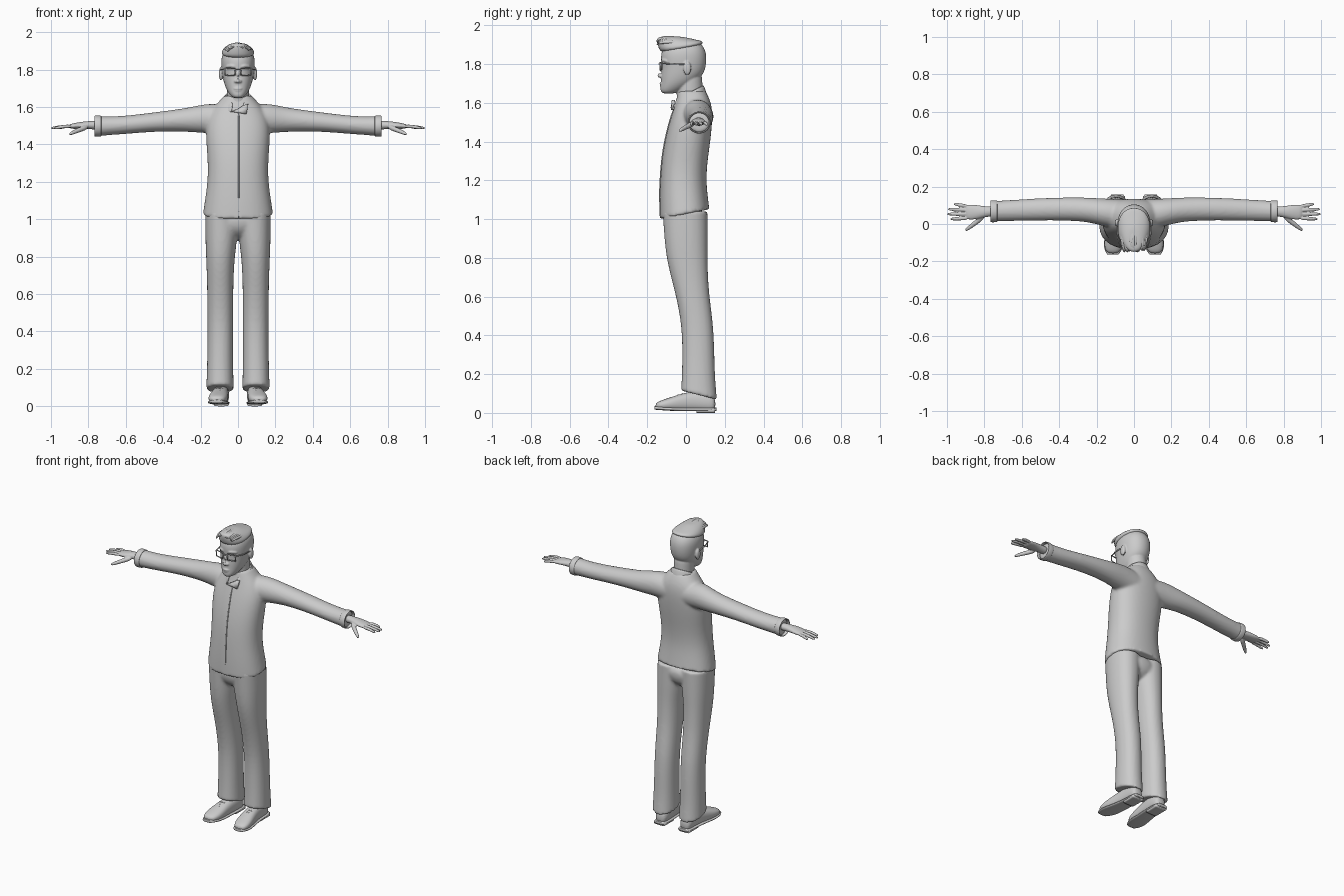
import bpy
import bmesh
import math
import random
from mathutils import Vector, Matrix

cube = bpy.data.objects.get("Cube")
if cube:
    bpy.data.objects.remove(cube, do_unlink=True)

random.seed(4)
SIDES = 16
SHRINK = (2 + math.cos(math.tau / SIDES)) / 3

grey = bpy.data.materials.new("soft_grey")
grey.use_nodes = True
grey.diffuse_color = (0.6, 0.6, 0.6, 1)
grey.node_tree.nodes["Principled BSDF"].inputs["Base Color"].default_value = grey.diffuse_color


def skin(bm, loops, closed_ends=True, crisp=False):
    """Join rings of points into a closed tube."""
    rings = [[bm.verts.new(p) for p in loop] for loop in loops]
    for a, b in zip(rings, rings[1:]):
        for i in range(len(a)):
            j = (i + 1) % len(a)
            bm.faces.new((a[i], a[j], b[j], b[i]))
    if closed_ends:
        crease = bm.edges.layers.float.get("crease_edge") or bm.edges.layers.float.new("crease_edge")
        for ring in (rings[0], rings[-1]):
            cap = bm.faces.new(ring)
            for edge in cap.edges:
                edge[crease] = 1.0 if crisp else 0.0


def loft(bm, axis, rings, power=2.0, **options):
    """Rings hold: position on axis, two centres, two radii, optional tilt."""
    loops = []
    for t, ca, cb, ra, rb, *tilt in rings:
        loop = []
        for k in range(SIDES):
            angle = math.tau * k / SIDES
            c, s = math.cos(angle), math.sin(angle)
            a = ra / SHRINK * math.copysign(abs(c) ** (2 / power), c)
            b = rb / SHRINK * math.copysign(abs(s) ** (2 / power), s)
            along = t + (tilt[0] * b if tilt else 0)
            loop.append({"X": (along, ca + a, cb + b),
                         "Y": (ca + a, along, cb + b),
                         "Z": (ca + a, cb + b, along)}[axis])
        loops.append(loop)
    skin(bm, loops, **options)


def upright(bm, rings, **options):
    """Vertical loft from height, front depth, back depth, half width, tilt."""
    loft(bm, "Z", [(z, 0, (f + b) / 2, w, (b - f) / 2, *tilt)
                   for z, f, b, w, *tilt in rings], **options)


def tube(bm, points, radii, sides=8):
    """Tapered tube through a path."""
    points = [Vector(p) for p in points]
    last = len(points) - 1
    loops = []
    for i, p in enumerate(points):
        heading = points[min(i + 1, last)] - points[max(i - 1, 0)]
        turn = heading.to_track_quat("Z", "Y")
        r = radii[i] if isinstance(radii, (list, tuple)) else radii
        loops.append([p + turn @ Vector((r * math.cos(math.tau * k / sides),
                                         r * math.sin(math.tau * k / sides), 0))
                      for k in range(sides)])
    skin(bm, loops)


def ball(bm, centre, size):
    place = Matrix.Translation(centre) @ Matrix.Diagonal((*size, 1))
    bmesh.ops.create_uvsphere(bm, u_segments=16, v_segments=10, radius=1, matrix=place)


def finish(name, bm, mirror=False, subdivide=2, voxel=0, smooth=0, thick=0, late_mirror=False):
    bmesh.ops.recalc_face_normals(bm, faces=bm.faces)
    mesh = bpy.data.meshes.new(name)
    bm.to_mesh(mesh)
    bm.free()
    mesh.materials.append(grey)
    mesh.polygons.foreach_set("use_smooth", [True] * len(mesh.polygons))
    obj = bpy.data.objects.new(name, mesh)
    bpy.context.collection.objects.link(obj)

    def add_mirror():
        obj.modifiers.new("mirror", "MIRROR").use_mirror_merge = False
    if mirror and not late_mirror:
        add_mirror()
    if thick:
        solid = obj.modifiers.new("thickness", "SOLIDIFY")
        solid.thickness, solid.offset = thick, 0
    if subdivide:
        sub = obj.modifiers.new("subdivision", "SUBSURF")
        sub.levels = sub.render_levels = subdivide
    if voxel:
        blend = obj.modifiers.new("blend", "REMESH")
        blend.mode, blend.voxel_size, blend.use_smooth_shade = "VOXEL", voxel, True
    if smooth:
        relax = obj.modifiers.new("relax", "SMOOTH")
        relax.factor, relax.iterations = 0.5, smooth
    if late_mirror:
        add_mirror()
    return obj


# Jacket body and sleeves blended together
TORSO = [(1.025, -.135, .12, .187, .2), (1.1, -.136, .112, .176, .1), (1.2, -.132, .103, .161),
         (1.3, -.125, .11, .16), (1.4, -.11, .125, .168), (1.5, -.085, .135, .172),
         (1.57, -.062, .135, .15), (1.62, -.048, .122, .11), (1.66, -.04, .1, .075)]
bm = bmesh.new()
upright(bm, TORSO, power=2.3, crisp=True)
bmesh.ops.triangulate(bm, faces=[f for f in bm.faces if len(f.verts) > 4])
loft(bm, "X", [(.05, .05, 1.53, .08, .08), (.15, .06, 1.54, .075, .08), (.22, .072, 1.535, .067, .071),
               (.3, .08, 1.53, .063, .06), (.45, .08, 1.52, .06, .051), (.6, .075, 1.504, .057, .048),
               (.7, .07, 1.499, .055, .05), (.755, .068, 1.498, .055, .053)], crisp=True)
finish("jacket", bm, mirror=True, voxel=.009, smooth=5)

# Sleeve cuffs
bm = bmesh.new()
loft(bm, "X", [(.73, .068, 1.498, .054, .052), (.75, .068, 1.498, .055, .053),
               (.768, .068, 1.498, .055, .053)], closed_ends=False)
finish("cuffs", bm, mirror=True, thick=.008)

# Front seam of the jacket
bm = bmesh.new()
tube(bm, [(.004, front - .001, z - (.024 if z < 1.05 else 0)) for z, front, *rest in TORSO[:7]], .004)
finish("jacket_seam", bm, subdivide=1)

# Standing collar, open at the front
bm = bmesh.new()
bands = []
for level in range(3):
    band = []
    for k in range(25):
        turn = math.radians(-68 + 316 * k / 24)
        side, depth = math.cos(turn), math.sin(turn)
        flare = .088 - .009 * level
        band.append(bm.verts.new((flare * side, .018 + flare * depth,
                                  1.6 + .034 * depth + .028 * level)))
    bands.append(band)
for low, high in zip(bands, bands[1:]):
    for i in range(24):
        bm.faces.new((low[i], low[i + 1], high[i + 1], high[i]))
finish("collar", bm, thick=.01, subdivide=1)

# Collar flap folded over the opening
bm = bmesh.new()
bm.faces.new([bm.verts.new(p) for p in ((-.035, -.073, 1.575), (.045, -.072, 1.562),
                                        (.055, -.062, 1.615), (.03, -.068, 1.61), (.0, -.07, 1.59))])
finish("collar_flap", bm, thick=.012, subdivide=0)

# Trousers
bm = bmesh.new()
loft(bm, "Z", [(1.04, .085, -.005, .09, .115), (.9, .089, 0, .085, .111), (.8, .094, .005, .076, .105),
               (.7, .095, .018, .071, .095), (.6, .095, .035, .069, .085), (.45, .094, .06, .068, .081),
               (.3, .095, .064, .068, .082), (.18, .096, .064, .07, .085),
               (.092, .096, .067, .073, .092, -.25)], power=2.2, crisp=True)
finish_hips = [(1.06, -.118, .11, .172), (.97, -.119, .115, .176), (.92, -.09, .085, .12), (.89, -.03, .03, .05)]
upright(bm, finish_hips)
finish("trousers", bm, mirror=True, voxel=.009, smooth=4)

# Shoe uppers, soles and laces
SHOE = [(.153, .09, .045, .03, .035), (.12, .088, .055, .041, .048), (.05, .09, .062, .042, .052),
        (-.02, .098, .054, .045, .046), (-.08, .105, .046, .052, .034),
        (-.13, .111, .04, .047, .024), (-.158, .113, .036, .027, .014)]
bm = bmesh.new()
loft(bm, "Y", SHOE, power=2.4)
finish("shoe_uppers", bm, mirror=True)
bm = bmesh.new()
loft(bm, "Y", [(y * 1.03, x, .018 + max(0, -y - .06) * .08, w + .003, .009) for y, x, z, w, h in SHOE],
     power=3, crisp=True)
loft(bm, "Y", [(y, .089, .012, .04, .012) for y in (.15, .1, .055)], power=4, crisp=True)
finish("shoe_soles", bm, mirror=True)
bm = bmesh.new()
for y, z in ((-.02, .1), (-.04, .093), (-.06, .086)):
    tube(bm, [(.075, y, z - .008), (.1, y, z + .002), (.125, y, z - .008)], .004, sides=6)
finish("shoe_laces", bm, mirror=True, subdivide=1)

# Hands with four fingers and a thumb
bm = bmesh.new()
loft(bm, "X", [(.73, .068, 1.502, .026, .024), (.79, .066, 1.503, .027, .022), (.83, .064, 1.503, .036, .019),
               (.87, .063, 1.499, .041, .016), (.905, .064, 1.496, .039, .012)])
for root, tip, reach in ((.031, .027, .984), (.053, .053, 1.001), (.074, .079, .996), (.095, .106, .965)):
    tube(bm, [(.885, root, 1.497), (.93, (root + tip) / 2, 1.497), (reach - .012, tip, 1.488),
              (reach, tip, 1.486)], [.011, .0105, .009, .005])
tube(bm, [(.80, .045, 1.497), (.85, .004, 1.477), (.89, -.026, 1.46), (.903, -.036, 1.453)],
     [.017, .014, .011, .006])
finish("hands", bm, mirror=True, subdivide=1, voxel=.004, smooth=2, late_mirror=True)

# Head, neck, nose, lips, brows and ears blended together
bm = bmesh.new()
upright(bm, [(1.55, -.04, .09, .06), (1.64, -.05, .086, .058), (1.72, -.045, .084, .06), (1.76, -.04, .08, .06)])
upright(bm, [(1.646, -.124, -.06, .025), (1.665, -.133, -.02, .044), (1.70, -.128, .04, .065),
             (1.74, -.128, .085, .078), (1.78, -.124, .101, .085), (1.83, -.13, .106, .09),
             (1.87, -.125, .1, .088), (1.905, -.1, .08, .07), (1.925, -.06, .04, .035)], power=2.2)
tube(bm, [(0, -.12, 1.80), (0, -.133, 1.77), (0, -.142, 1.742), (0, -.132, 1.73)], [.009, .011, .014, .01])
ball(bm, (0, -.128, 1.698), (.022, .009, .006))
ball(bm, (0, -.126, 1.687), (.018, .009, .005))
for side in (-1, 1):
    ball(bm, (side * .011, -.13, 1.737), (.009, .009, .008))
    ball(bm, (side * .092, .006, 1.778), (.011, .021, .036))
    tube(bm, [(side * .015, -.127, 1.815), (side * .04, -.121, 1.822), (side * .066, -.098, 1.814)], .007)
finish("head", bm, voxel=.0045, smooth=3)

# Hair cap with a swept quiff
bm = bmesh.new()
upright(bm, [(1.872, -.125, .085, .09, .2), (1.90, -.142, .088, .087, .15), (1.922, -.15, .066, .068),
             (1.937, -.146, .0, .045), (1.942, -.12, -.03, .02)], power=2.2)
finish("hair_cap", bm)
bm = bmesh.new()
for k in range(19):
    x = -.07 + .14 * k / 18
    drop = 5 * x * x
    lift = random.uniform(-.006, .006)
    tube(bm, [(x, .04, 1.915 - drop), (x * .95, -.04, 1.936 - drop),
              (x * .85 + lift, -.115, 1.938 - drop + lift / 2), (x * .7 + lift, -.15 + lift, 1.925 - drop + lift)],
         [.004, .009, .01, .004])
finish("hair_locks", bm, subdivide=1)

# Spectacles
bm = bmesh.new()
corners = [(.013, 1.806), (.071, 1.808), (.068, 1.77), (.018, 1.768)]
for (x, z), (x2, z2) in zip(corners, corners[1:] + corners[:1]):
    tube(bm, [(x, -.136 + x * .15, z), (x2, -.136 + x2 * .15, z2)], .0035, sides=6)
tube(bm, [(0, -.138, 1.8), (.014, -.134, 1.8)], .0035, sides=6)
tube(bm, [(.071, -.126, 1.803), (.088, -.07, 1.8), (.093, .005, 1.798)], .0035, sides=6)
finish("spectacles", bm, mirror=True, subdivide=0)
